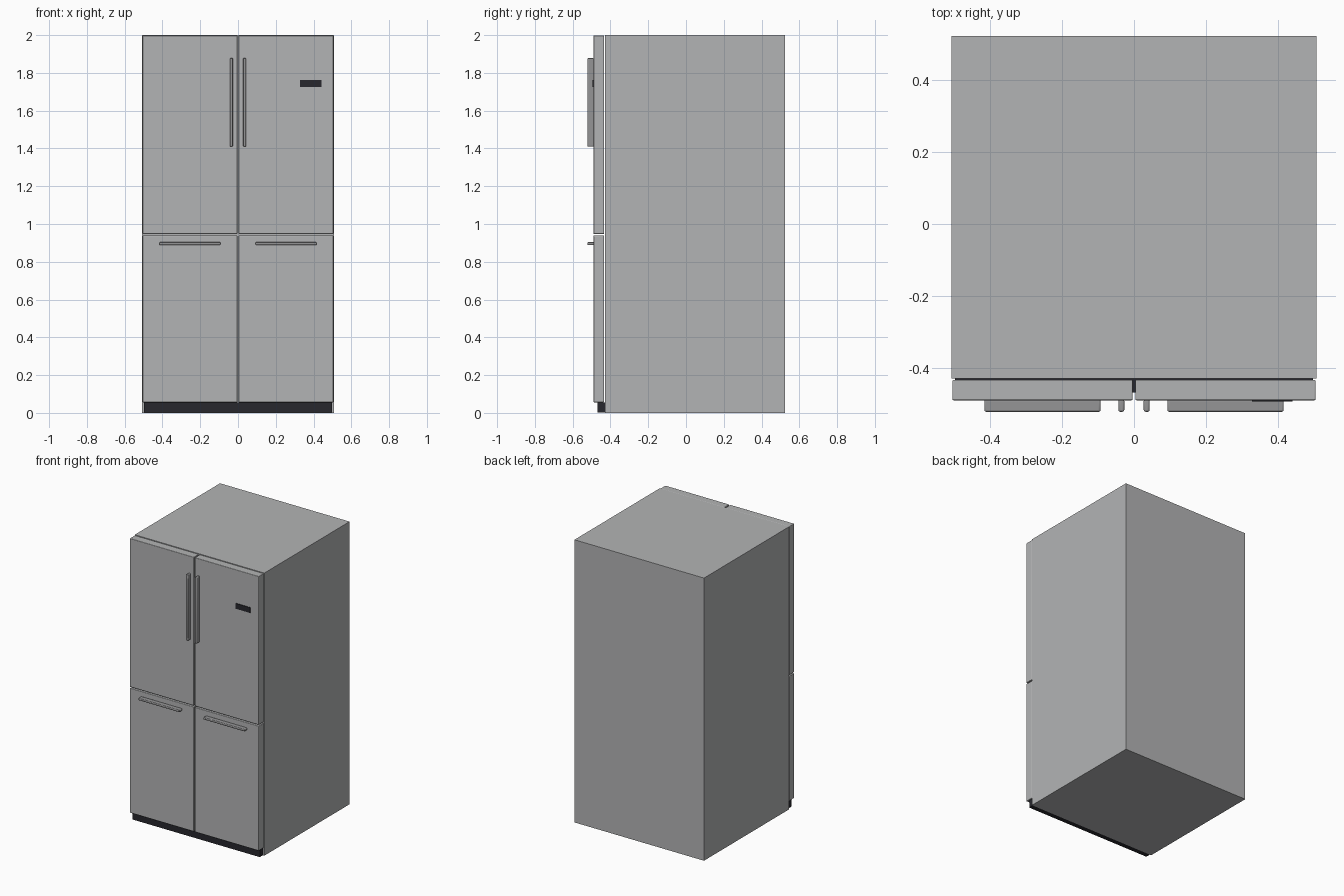
import bpy
import bmesh
from math import radians
from mathutils import Vector

cube = bpy.data.objects.get("Cube")
if cube:
    bpy.data.objects.remove(cube)


def material(name, r, g, b):
    mat = bpy.data.materials.new(name)
    mat.use_nodes = True
    mat.diffuse_color = (r, g, b, 1)
    mat.node_tree.nodes["Principled BSDF"].inputs["Base Color"].default_value = (r, g, b, 1)
    return mat


steel = material("brushed_steel", 0.45, 0.455, 0.46)
handle_grey = material("handle_grey", 0.3, 0.3, 0.305)
black = material("dark_trim", 0.02, 0.02, 0.026)


def box(name, x, y, z, mat, bevel=0, segments=3):
    """Box given by its extents on each axis, with optionally rounded edges."""
    lo, hi = Vector((x[0], y[0], z[0])), Vector((x[1], y[1], z[1]))
    centre, size = (lo + hi) / 2, hi - lo
    mesh = bpy.data.meshes.new(name)
    bm = bmesh.new()
    bmesh.ops.create_cube(bm, size=1)
    bmesh.ops.scale(bm, vec=size, verts=bm.verts)
    bm.to_mesh(mesh)
    bm.free()
    mesh.materials.append(mat)
    obj = bpy.data.objects.new(name, mesh)
    obj.location = centre
    bpy.context.collection.objects.link(obj)
    if bevel:
        mod = obj.modifiers.new("rounded_edges", "BEVEL")
        mod.width = bevel
        mod.segments = segments
        bpy.context.view_layer.objects.active = obj
        for other in bpy.context.selected_objects:
            other.select_set(False)
        obj.select_set(True)
        bpy.ops.object.shade_smooth_by_angle(angle=radians(40))
    return obj


# Cabinet and recessed kick plate
box("cabinet", (-0.507, 0.507), (-0.43, 0.523), (0, 2), steel)
box("kick_plate", (-0.498, 0.498), (-0.468, -0.43), (0.002, 0.056), black)

# Doors and handles, one set per side
door_y, handle_y = (-0.49, -0.433), (-0.522, -0.488)
for side, s in (("right", -1), ("left", 1)):
    def span(a, b):
        return sorted((s * a, s * b))

    door_x = span(0.0035, 0.505)
    box(side + "_upper_door", door_x, door_y, (0.947, 1.998), steel, 0.004)
    box(side + "_lower_door", door_x, door_y, (0.056, 0.939), steel, 0.004)
    box(side + "_upper_handle", span(0.027, 0.043), handle_y, (1.41, 1.878),
        handle_grey, 0.005)
    box(side + "_lower_handle", span(0.093, 0.416), handle_y, (0.888, 0.904),
        handle_grey, 0.005)

# Control panel on the left upper door
box("display_panel", (0.328, 0.441), (-0.494, -0.489), (1.724, 1.762), black)
